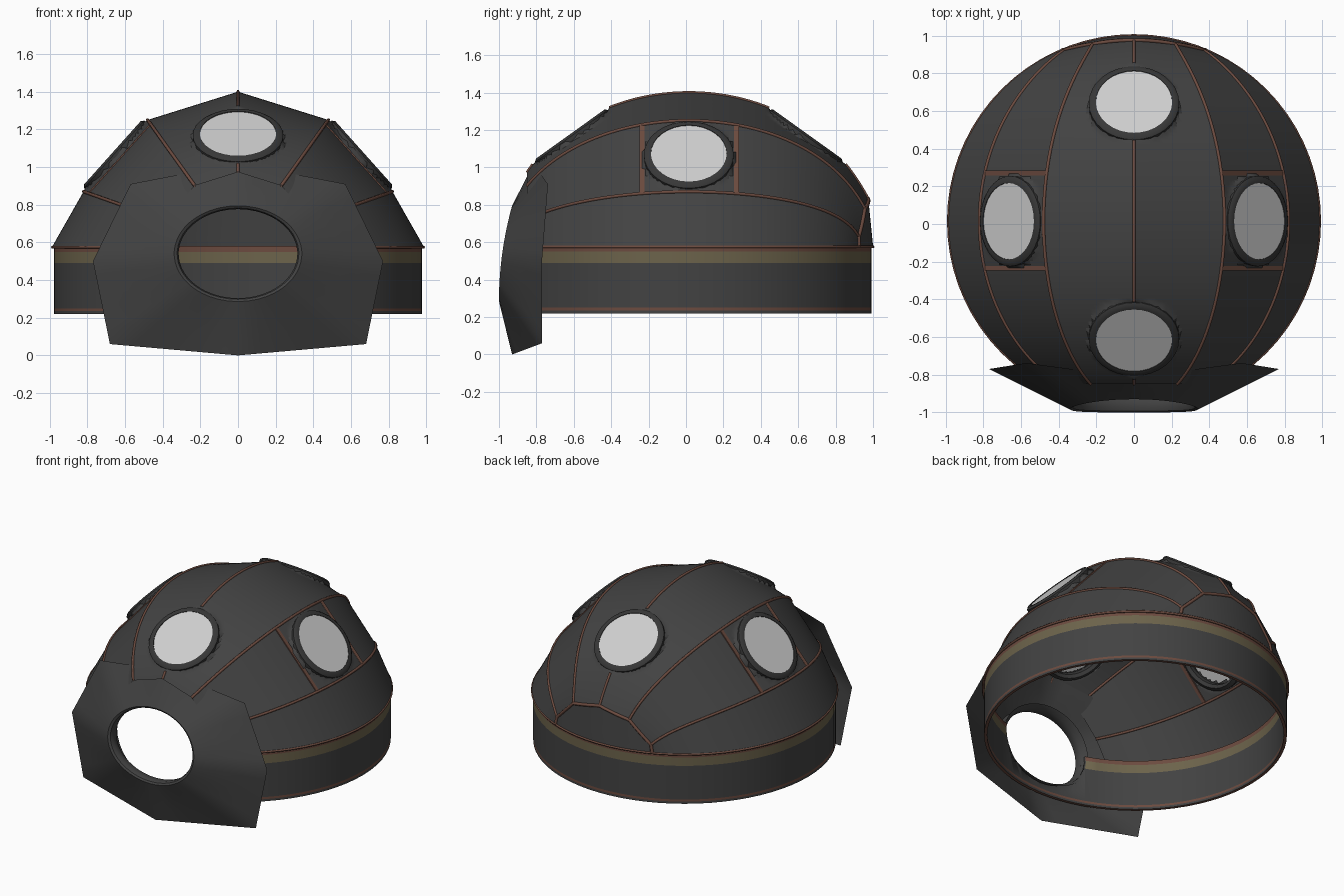
import bpy, bmesh, math
from mathutils import Vector

if "Cube" in bpy.data.objects:
    bpy.data.objects.remove(bpy.data.objects["Cube"])

R, CY, BASE = 0.985, 0.015, 0.58          # dome radius, centre y, eave height


def mat(name, c):
    m = bpy.data.materials.new(name)
    m.diffuse_color = (*c, 1)
    m.use_nodes = True
    m.node_tree.nodes["Principled BSDF"].inputs["Base Color"].default_value = m.diffuse_color
    return m


DARK = mat("charcoal_fabric", (0.055, 0.055, 0.055))
RIM = mat("dark_rim", (0.038, 0.038, 0.038))
BROWN = mat("brown_trim", (0.15, 0.07, 0.05))
TAN = mat("tan_band", (0.15, 0.125, 0.07))
GLASS = mat("pale_glass", (0.62, 0.62, 0.62))


def make(name, verts, faces, mats, angle=25, rule=None):
    me = bpy.data.meshes.new(name)
    me.from_pydata([tuple(v) for v in verts], [], faces)
    for m in mats:
        me.materials.append(m)
    bm = bmesh.new()
    bm.from_mesh(me)
    bmesh.ops.remove_doubles(bm, verts=bm.verts, dist=1e-5)
    bmesh.ops.recalc_face_normals(bm, faces=bm.faces)
    if rule:
        for f in bm.faces:
            f.material_index = rule(f.calc_center_median(), f.normal)
    bm.to_mesh(me)
    bm.free()
    ob = bpy.data.objects.new(name, me)
    bpy.context.collection.objects.link(ob)
    bpy.ops.object.select_all(action='DESELECT')
    ob.select_set(True)
    bpy.context.view_layer.objects.active = ob
    bpy.ops.object.shade_smooth_by_angle(angle=math.radians(angle))
    return ob


def grid_faces(rows, cols, wrap=False):
    n = cols if wrap else cols - 1
    return [(i * cols + j, i * cols + (j + 1) % cols,
             (i + 1) * cols + (j + 1) % cols, (i + 1) * cols + j)
            for i in range(rows - 1) for j in range(n)]


def lathe(profile, n=64):
    v = [(r * math.cos(2 * math.pi * k / n), r * math.sin(2 * math.pi * k / n), z)
         for r, z in profile for k in range(n)]
    return v, grid_faces(len(profile), n, True)


def tube(name, pts, r):
    cu = bpy.data.curves.new(name, 'CURVE')
    cu.dimensions = '3D'
    cu.bevel_depth, cu.bevel_resolution = r, 1
    sp = cu.splines.new('POLY')
    sp.points.add(len(pts) - 1)
    for p, q in zip(sp.points, pts):
        p.co = (*q, 1)
    cu.materials.append(BROWN)
    ob = bpy.data.objects.new(name, cu)
    bpy.context.collection.objects.link(ob)


# Seam lines: (x, height) at the middle, and (x, height) where they meet the back patch
SEAMS = [(0.985, 0), (0.82, 0.29), (0.48, 0.67), (0, 0.82)]
ENDS = [(0.38, 0), (0.37, 0.05), (0.22, 0.2), (0, 0.25)]
SEAMS += [(-x, z) for x, z in SEAMS[-2::-1]]
ENDS += [(-x, z) for x, z in ENDS[-2::-1]]
PHI0, PHI1 = math.radians(-61.4), math.radians(70)


def patch_point(x, z):
    return Vector((x, CY + math.sqrt(R * R - x * x) - 0.1 * z, BASE + z))


def on_seam(i, phi):
    def arc(a):
        return Vector((SEAMS[i][0] * math.cos(a), CY + R * math.sin(a),
                       BASE + SEAMS[i][1] * math.cos(a)))
    p = arc(phi)
    if phi > 0:
        p += (patch_point(*ENDS[i]) - arc(PHI1)) * (phi / PHI1) ** 5
    return p


# Windows: centre and outward direction
WINDOWS = {
    "front": (Vector((0, -0.61, 1.165)), Vector((0, -0.58, 0.81)).normalized()),
    "back": (Vector((0, 0.64, 1.165)), Vector((0, 0.58, 0.81)).normalized()),
    "right": (Vector((0.655, 0.015, 1.065)), Vector((0.745, 0, 0.667)).normalized()),
    "left": (Vector((-0.655, 0.015, 1.065)), Vector((-0.745, 0, 0.667)).normalized()),
}


def window_at(p):
    for c, n in WINDOWS.values():
        d = p - c
        h = d.dot(n)
        r = (d - n * h).length
        if abs(h) < 0.2 and r < 0.24:
            return r, h, n
    return None


# Roof gores, flattened and opened around the windows
NP, NS = 110, 20
phis = [PHI0 + (PHI1 - PHI0) * k / NP for k in range(NP + 1)]
for i in range(6):
    verts, inside = [], set()
    for a in phis:
        A, B = on_seam(i, a), on_seam(i + 1, a)
        for j in range(NS + 1):
            p = A.lerp(B, j / NS)
            w = window_at(p)
            if w:
                p = p - w[2] * w[1]
                if w[0] < 0.205:
                    inside.add(len(verts))
            verts.append(p)
    faces = [f for f in grid_faces(NP + 1, NS + 1) if not all(k in inside for k in f)]
    make(f"roof_panel_{i + 1}", verts, faces, [DARK], 30)

# Brown seams between the gores, broken at the windows
for i in range(1, 6):
    run, n = [], 0
    for a in phis + [None]:
        p = on_seam(i, a) if a is not None else None
        if p is not None and not window_at(p):
            run.append(p)
        else:
            if len(run) > 1:
                n += 1
                tube(f"roof_seam_{i}_{n}", run, 0.009)
            run = []

# Brown straps either side of the side windows
for y in (-0.235, 0.27):
    a = math.asin((y - CY) / R)
    for side, i in (("right", 1), ("left", 4)):
        A, B = on_seam(i, a), on_seam(i + 1, a)
        d = Vector((0, 0.013, 0))
        n = WINDOWS[side][1] * 0.004
        v = [A - d + n, A + d + n, B + d + n, B - d + n,
             A - d - n, A + d - n, B + d - n, B - d - n]
        make(f"{side}_window_strap", v, [(0, 1, 2, 3), (4, 5, 6, 7), (0, 1, 5, 4),
             (1, 2, 6, 5), (2, 3, 7, 6), (3, 0, 4, 7)], [BROWN])

# Rounded patch closing the back of the roof
rim = []
for k in range(6):
    for s in range(6):
        t = s / 6
        rim.append([ENDS[k][c] * (1 - t) + ENDS[k + 1][c] * t for c in (0, 1)])
rim.append(ENDS[6])
verts = [patch_point(x * r / 8, z * r / 8) for r in range(9) for x, z in rim]
make("back_patch", verts, grid_faces(9, len(rim)), [DARK], 40)
tube("back_patch_seam", [patch_point(x, z) for x, z in rim], 0.011)

# Window rims and glass
for side, (c, n) in WINDOWS.items():
    rot = n.to_track_quat('Z', 'Y')
    for part, prof, m in (
            ("rim", [(0.24, -0.035), (0.24, 0.004), (0.225, 0.016), (0.203, 0.016),
                     (0.198, -0.03), (0.215, -0.05), (0.24, -0.035)], RIM),
            ("glass", [(0.205, 0.012), (0.0, 0.012)], GLASS)):
        v, f = lathe(prof, 32)
        make(f"{side}_window_{part}", [c + rot @ Vector(p) for p in v], f, [m], 40)


# Round wall with coloured bands
def wall_rule(c, n):
    if n.z < -0.5 or 0.235 < c.z < 0.25 or c.z > 0.55:
        return 1
    return 2 if c.z > 0.49 else 0


levels = [0.22, 0.235, 0.25, 0.49, 0.55, 0.58]
prof = [(0.978, z) for z in levels] + [(0.958, z) for z in levels[::-1]] + [(0.978, 0.22)]
v, f = lathe(prof, 72)
wall = make("wall", [(x, y + CY, z) for x, y, z in v], f, [DARK, BROWN, TAN], 30, wall_rule)
tube("eave_cord", [(R * math.cos(k * math.pi / 36), CY + R * math.sin(k * math.pi / 36), 0.575)
                   for k in range(-12, 49)], 0.008)

# Doorway cut through the wall
v, f = lathe([(0, -1.2), (1, -1.2), (1, -0.6), (0, -0.6)], 32)
cutter = make("doorway_cutter", [(x * 0.335, z, 0.54 + y * 0.25) for x, y, z in v], f, [DARK])
cutter.hide_render = True
bpy.context.view_layer.objects.active = wall
mod = wall.modifiers.new("doorway", 'BOOLEAN')
mod.operation, mod.object, mod.solver = 'DIFFERENCE', cutter, 'EXACT'
bpy.ops.object.modifier_apply(modifier=mod.name)
bpy.data.objects.remove(cutter)

# Front shield: eight-sided flared sheet with an oval doorway and inner lip
half = [(0, -0.93, 0), (0.68, -0.77, 0.06), (0.77, -0.77, 0.5), (0.57, -0.738, 0.91),
        (0, -0.815, 1.02)]
outline = [Vector(p) for p in half] + [Vector((-x, y, z)) for x, y, z in half[3:0:-1]]
outer = [outline[k].lerp(outline[(k + 1) % 8], s / 6) for k in range(8) for s in range(6)]


def hole(p, scale, dy):
    a = math.atan2((p.z - 0.54) / 0.24, p.x / 0.32)
    z = 0.24 * math.sin(a)
    t = (z + 0.24) / 0.48
    return Vector((0.32 * scale * math.cos(a), -1 + 0.07 * t * t + dy, 0.54 + z * scale))


inner = [hole(p, 1.06, 0) for p in outer]
rows = [outer] + [[p.lerp(q, t) for p, q in zip(outer, inner)] for t in (0.35, 0.7)] + [inner]
rows += [[hole(p, s, d) for p in outer]
         for s, d in ((1.01, 0.008), (0.985, 0.03), (1.0, 0.07), (1.1, 0.1))]
make("front_shield", [p for r in rows for p in r], grid_faces(len(rows), 48, True), [DARK], 40)
